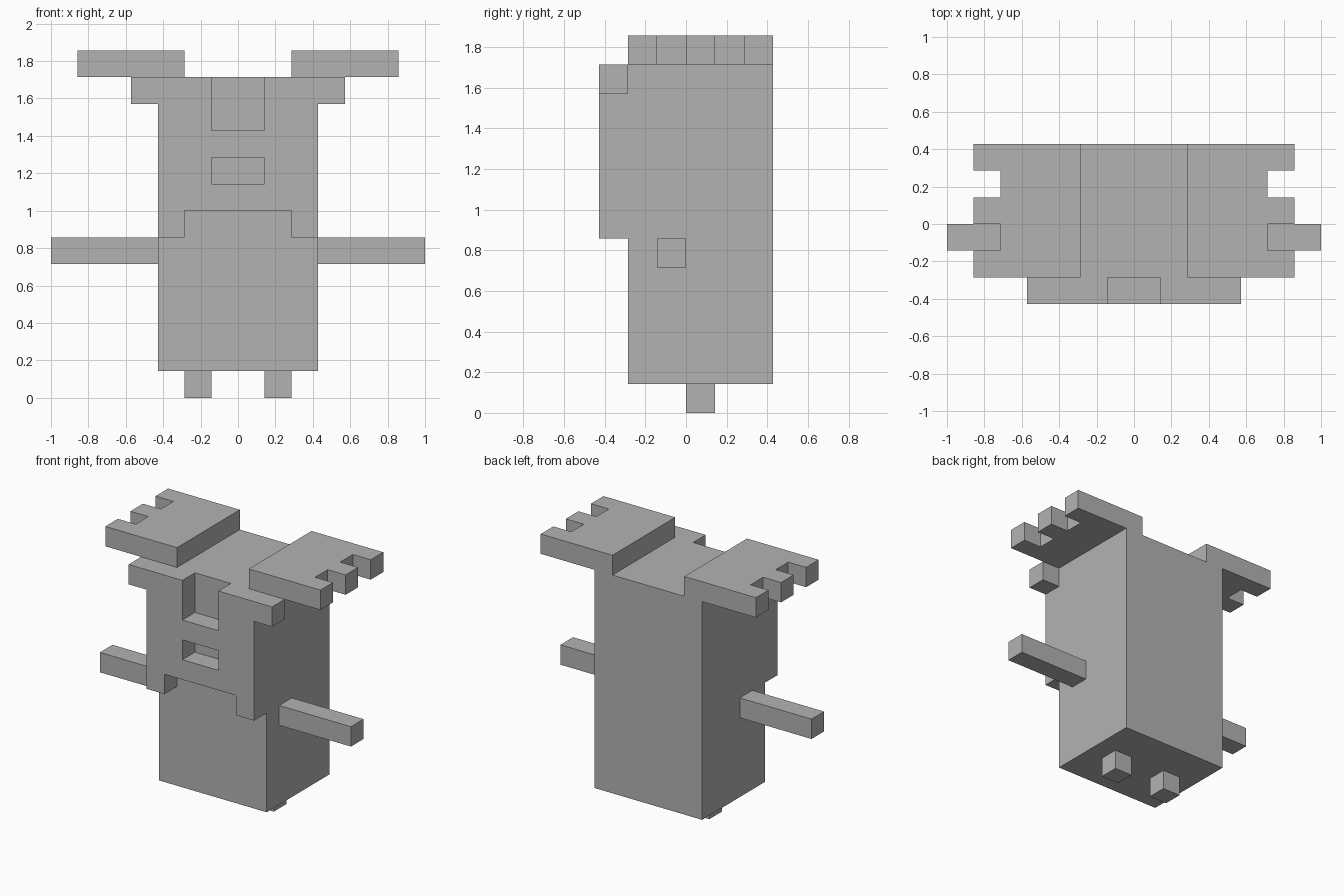
import bpy, bmesh
from mathutils import Vector

U = 1 / 7  # block unit

if "Cube" in bpy.data.objects:
    bpy.data.objects.remove(bpy.data.objects["Cube"], do_unlink=True)

grey = bpy.data.materials.new("plain grey")
grey.use_nodes = True
grey.diffuse_color = (0.45, 0.45, 0.45, 1)
bsdf = next(n for n in grey.node_tree.nodes if n.type == 'BSDF_PRINCIPLED')
bsdf.inputs["Base Color"].default_value = grey.diffuse_color
bsdf.inputs["Roughness"].default_value = 0.8


def prism(name, outline, axis, start, end, mirror=False):
    """Extrude an outline in block units along y (points x, z) or z (points x, y)."""
    def place(a, b):
        return (a, start, b) if axis == 'y' else (a, b, start)
    bm = bmesh.new()
    base = bm.faces.new([bm.verts.new(place(a, b)) for a, b in outline])
    step = Vector((0, end - start, 0) if axis == 'y' else (0, 0, end - start))
    grown = bmesh.ops.extrude_face_region(bm, geom=[base], use_keep_orig=True)
    new_verts = [v for v in grown["geom"] if isinstance(v, bmesh.types.BMVert)]
    bmesh.ops.translate(bm, vec=step, verts=new_verts)
    bmesh.ops.recalc_face_normals(bm, faces=bm.faces)
    # Open the centre seam so mirrored halves join cleanly
    seam = [f for f in bm.faces if all(abs(v.co.x) < 1e-5 for v in f.verts)]
    if mirror and seam:
        bmesh.ops.delete(bm, geom=seam, context='FACES')
    bmesh.ops.scale(bm, vec=(U, U, U), verts=bm.verts)
    mesh = bpy.data.meshes.new(name)
    bm.to_mesh(mesh)
    bm.free()
    mesh.materials.append(grey)
    obj = bpy.data.objects.new(name, mesh)
    bpy.context.collection.objects.link(obj)
    if mirror:
        mod = obj.modifiers.new("mirror", 'MIRROR')
        mod.use_clip = True
    return obj


def rect(x0, x1, b0, b1):
    return [(x0, b0), (x1, b0), (x1, b1), (x0, b1)]


# Tall body block
prism("body", rect(-3, 3, -2, 3), 'z', 1, 12)

# Face plate with ears, forehead notch, mouth and raised chin
face_half = [(0, 7), (2, 7), (2, 6), (3, 6), (3, 11), (4, 11), (4, 12),
             (1, 12), (1, 10), (0, 10), (0, 9), (1, 9), (1, 8), (0, 8)]
prism("face_and_ears", face_half, 'y', -3, -2, mirror=True)

# Flat antlers with two gaps in the outer edge
antler = [(2, -2), (6, -2), (6, -1), (5, -1), (5, 0), (6, 0),
          (6, 1), (5, 1), (5, 2), (6, 2), (6, 3), (2, 3)]
prism("antlers", antler, 'z', 12, 13, mirror=True)

# Arms and feet
prism("arms", rect(3, 7, -1, 0), 'z', 5, 6, mirror=True)
prism("feet", rect(1, 2, 0, 1), 'z', 0, 1, mirror=True)
